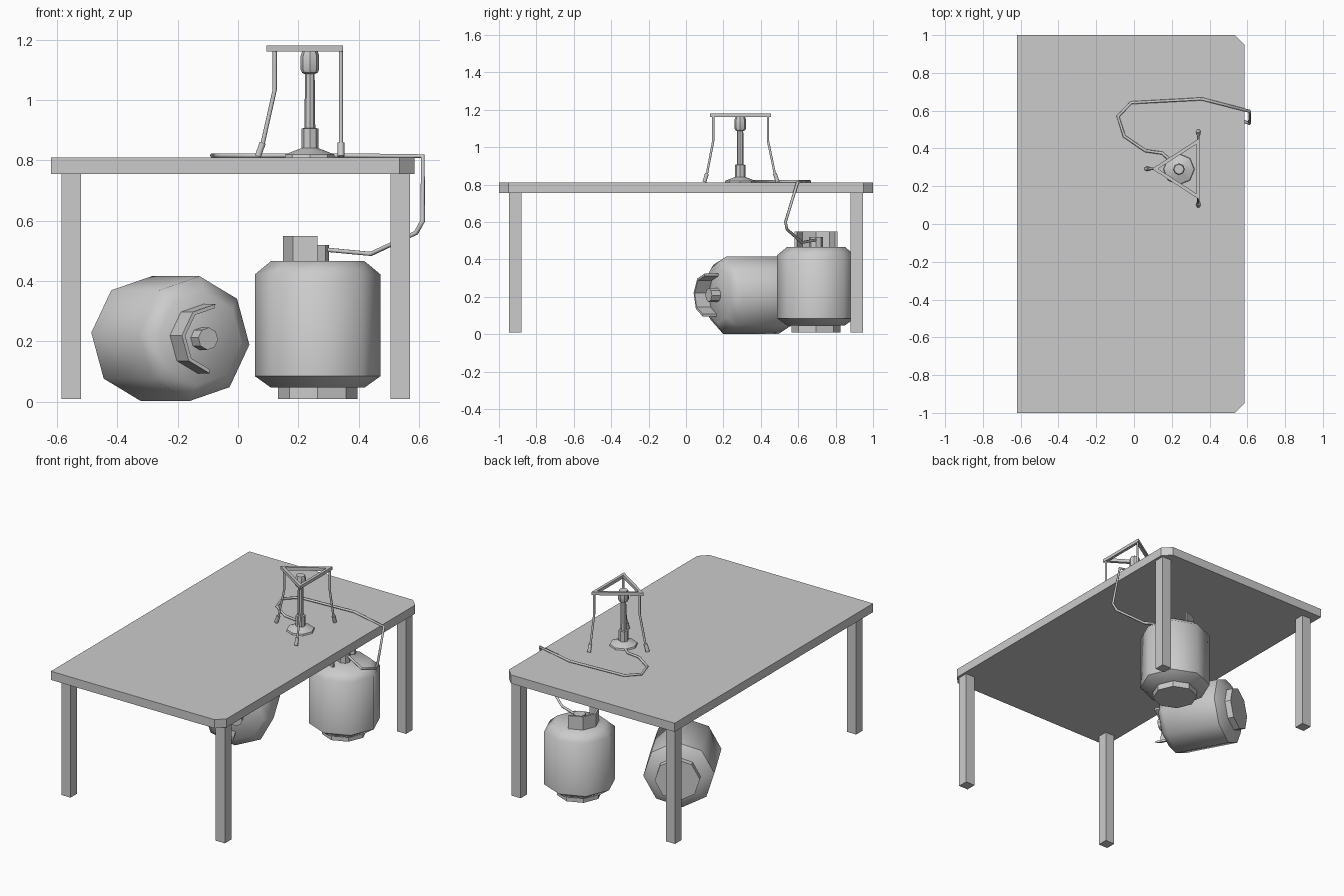
import bpy, bmesh, math
from mathutils import Matrix, Vector

if "Cube" in bpy.data.objects:
    bpy.data.objects.remove(bpy.data.objects["Cube"])


def make(name, bm, smooth=None, matrix=None):
    bmesh.ops.recalc_face_normals(bm, faces=bm.faces)
    me = bpy.data.meshes.new(name)
    bm.to_mesh(me)
    bm.free()
    ob = bpy.data.objects.new(name, me)
    bpy.context.collection.objects.link(ob)
    if matrix:
        ob.matrix_world = matrix
    if smooth:
        bpy.ops.object.select_all(action='DESELECT')
        ob.select_set(True)
        bpy.context.view_layer.objects.active = ob
        bpy.ops.object.shade_smooth_by_angle(angle=math.radians(smooth))
    return ob


def prism(name, outline, z0, z1, matrix=None):
    """Extrude a flat outline between two heights."""
    bm = bmesh.new()
    f = bm.faces.new([bm.verts.new((x, y, z0)) for x, y in outline])
    ext = bmesh.ops.extrude_face_region(bm, geom=[f])
    bmesh.ops.translate(bm, vec=(0, 0, z1 - z0),
                        verts=[v for v in ext['geom'] if isinstance(v, bmesh.types.BMVert)])
    return make(name, bm, matrix=matrix)


def lathe(name, profile, sides=8, matrix=None, smooth=None):
    """Revolve (radius, z) points around z and cap both ends."""
    bm = bmesh.new()
    rings = [[bm.verts.new((r * math.cos(math.tau * i / sides),
                            r * math.sin(math.tau * i / sides), z))
              for i in range(sides)] for r, z in profile]
    for a, b in zip(rings, rings[1:]):
        for i in range(sides):
            j = (i + 1) % sides
            bm.faces.new((a[i], a[j], b[j], b[i]))
    bm.faces.new(rings[0])
    bm.faces.new(rings[-1])
    return make(name, bm, smooth, matrix)


def tube(name, points, radius):
    """Low-poly round tube along a polyline; points may carry a radius factor."""
    cu = bpy.data.curves.new(name, 'CURVE')
    cu.dimensions = '3D'
    cu.bevel_depth = radius
    cu.bevel_resolution = 1
    cu.use_fill_caps = True
    sp = cu.splines.new('POLY')
    sp.points.add(len(points) - 1)
    for p, co in zip(sp.points, points):
        p.co = (*co[:3], 1)
        p.radius = co[3] if len(co) > 3 else 1
    ob = bpy.data.objects.new(name, cu)
    bpy.context.collection.objects.link(ob)
    return ob


# Table top with two clipped corners, and four legs
prism("table_top", [(-.62, -1), (.535, -1), (.585, -.95), (.585, .95), (.535, 1), (-.62, 1)],
      .755, .81)
for lx, side in ((-.552, "left"), (.537, "right")):
    for ly, end in ((-.913, "front"), (.913, "back")):
        h = .0325
        prism(f"table_leg_{end}_{side}",
              [(lx - h, ly - h), (lx + h, ly - h), (lx + h, ly + h), (lx - h, ly + h)],
              .01, .757)


# Gas tank: foot, body, half-ring handle guard, valve
def gas_tank(prefix, m):
    lathe(prefix + "_foot", [(.132, .01), (.132, .06)], matrix=m)
    lathe(prefix + "_body", [(.155, .047), (.208, .085), (.208, .422), (.155, .466)],
          matrix=m, smooth=50)
    angles = [math.radians(a) for a in (90, 135, 180, 225, 270)]
    arc = [(.115 * math.cos(a), .115 * math.sin(a)) for a in angles]
    arc += [(.102 * math.cos(a), .102 * math.sin(a)) for a in reversed(angles)]
    prism(prefix + "_guard", arc, .46, .55, m)
    lathe(prefix + "_valve", [(.037, .46), (.037, .52)], matrix=m)


gas_tank("upright_tank", Matrix.Translation((.264, .695, 0)))

# The second tank lies on its side, turned towards the front right
a = math.radians(28)
axis = Vector((math.sin(a), -math.cos(a), 0))
across = Vector((math.cos(a), math.sin(a), 0))
lying = Matrix((across, (0, 0, 1), axis)).transposed().to_4x4()
lying = Matrix.Translation((-.343, .58, .209)) @ lying @ Matrix.Rotation(math.radians(-5.5), 4, 'Z')
gas_tank("lying_tank", lying)

# Burner
lathe("burner", [(.083, .81), (.08, .82), (.042, .835), (.028, .84), (.028, .905), (.018, .907),
                 (.016, 1.085), (.026, 1.09), (.031, 1.1), (.031, 1.145), (.026, 1.16)],
      matrix=Matrix.Translation((.238, .29, 0)), smooth=30)

# Triangular stand frame: outer and inner triangles bridged
outer = [Vector((.095, .292)), Vector((.348, .455)), Vector((.348, .128))]
centre = Vector((.259, .292))
bm = bmesh.new()
loops = [[bm.verts.new((*(centre + (p - centre) * s), z)) for p in outer]
         for s, z in ((1, 1.16), (1, 1.18), (.8, 1.18), (.8, 1.16))]
for k in range(4):
    p, q = loops[k], loops[(k + 1) % 4]
    for i in range(3):
        j = (i + 1) % 3
        bm.faces.new((p[i], p[j], q[j], q[i]))
make("stand_frame", bm)

# Stand legs with thicker feet
for n, (top, foot) in enumerate([((.122, .292), (.066, .292)), ((.341, .438), (.341, .49)),
                                 ((.341, .146), (.341, .098))]):
    t, f = Vector(top), Vector(foot)
    k = t.lerp(f, .72)
    tube(f"stand_leg_{n + 1}", [(*t, 1.165), (*t, 1.035), (*k, .855)], .007)
    tube(f"stand_foot_{n + 1}", [(*k, .858), (*f, .813)], .012)

# Gas hose from the upright tank over the table edge to the burner
tube("gas_hose", [(.28, .70, .505), (.44, .62, .49), (.59, .54, .56), (.612, .532, .60),
                  (.612, .597, .814), (.36, .662, .816), (-.015, .642, .816),
                  (-.085, .57, .816), (-.052, .465, .816), (.06, .388, .816),
                  (.15, .375, .816), (.21, .32, .816)], .008)
